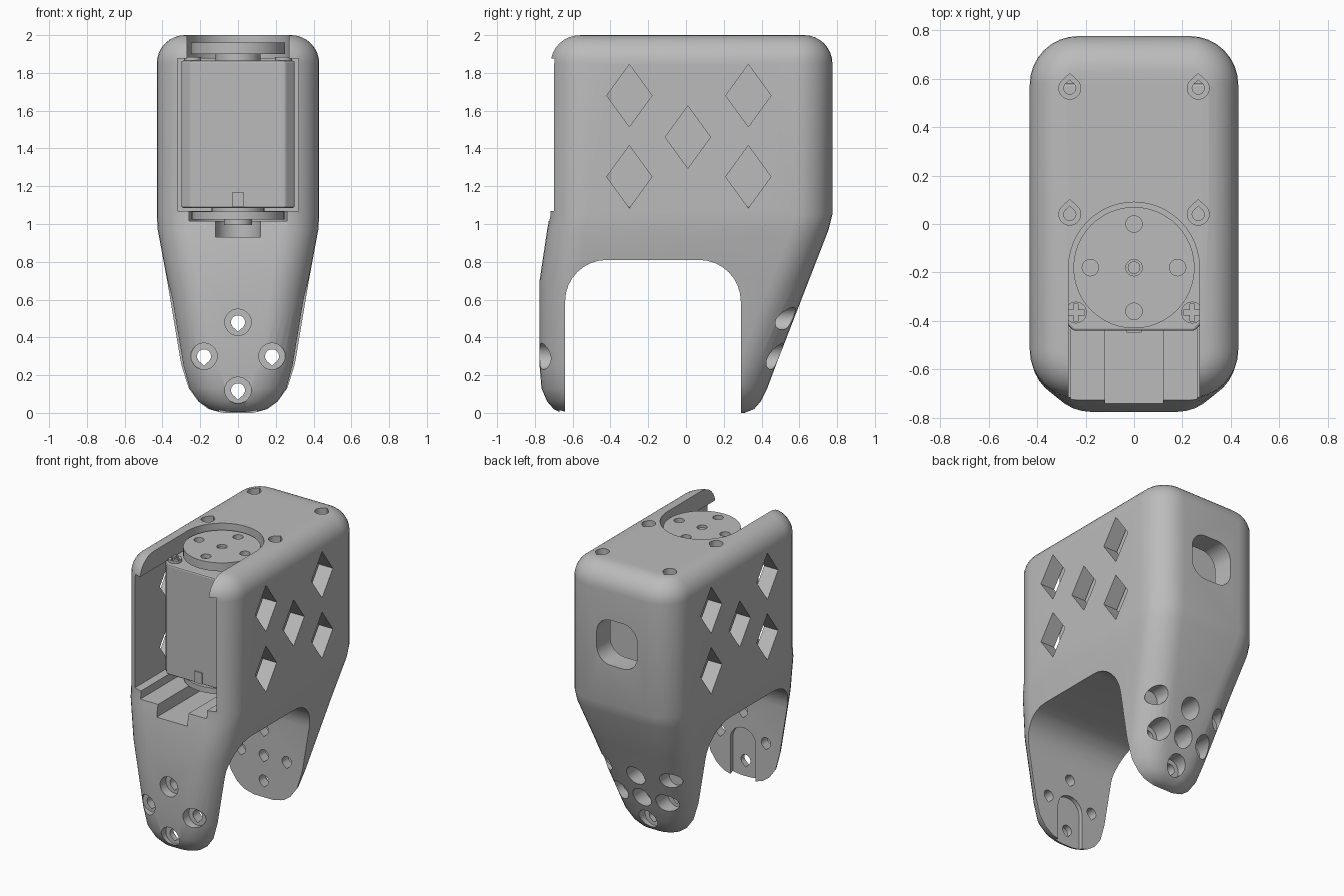
import bpy, bmesh, math
from math import sin, cos, pi

cube = bpy.data.objects.get("Cube")
if cube:
    bpy.data.objects.remove(cube, do_unlink=True)

grey = bpy.data.materials.new("plain grey")
grey.use_nodes = True
grey.diffuse_color = (0.5, 0.5, 0.5, 1)
grey.node_tree.nodes["Principled BSDF"].inputs["Base Color"].default_value = (0.5, 0.5, 0.5, 1)


def loft(name, rings):
    """Closed solid through rings of equal point count."""
    bm = bmesh.new()
    loops = [[bm.verts.new(p) for p in ring] for ring in rings]
    n = len(loops[0])
    for a, b in zip(loops, loops[1:]):
        for i in range(n):
            j = (i + 1) % n
            bm.faces.new((a[i], a[j], b[j], b[i]))
    bm.faces.new(loops[0])
    bm.faces.new(loops[-1])
    bmesh.ops.recalc_face_normals(bm, faces=bm.faces)
    mesh = bpy.data.meshes.new(name)
    bm.to_mesh(mesh)
    bm.free()
    mesh.materials.append(grey)
    obj = bpy.data.objects.new(name, mesh)
    bpy.context.collection.objects.link(obj)
    return obj


def prism(name, outline, axis, lo, hi):
    """Extrude a 2D outline along x, y or z."""
    place = {"x": lambda u, v, t: (t, u, v),
             "y": lambda u, v, t: (u, t, v),
             "z": lambda u, v, t: (u, v, t)}[axis]
    return loft(name, [[place(u, v, t) for u, v in outline] for t in (lo, hi)])


def rect(u0, v0, u1, v1):
    return [(u0, v0), (u1, v0), (u1, v1), (u0, v1)]


def arc(u, v, r, start, end, steps=8):
    angles = [start + (end - start) * i / steps for i in range(steps + 1)]
    return [(u + r * cos(a), v + r * sin(a)) for a in angles]


def circle(u, v, r, steps=32):
    return arc(u, v, r, 0, 2 * pi, steps)[:-1]


def rounded(u0, v0, u1, v1, r, steps=8):
    corners = [(u1 - r, v1 - r), (u0 + r, v1 - r), (u0 + r, v0 + r), (u1 - r, v0 + r)]
    return [p for k, (u, v) in enumerate(corners)
            for p in arc(u, v, r, k * pi / 2, (k + 1) * pi / 2, steps)]


def teardrop(u, v, r, side):
    """Circle with a point on the upper (+1) or lower (-1) side."""
    a = pi / 4
    pts = arc(u, v, r, pi - a, 2 * pi + a, 20) + [(u, v + r * 1.35)]
    return [(p, v + side * (q - v)) for p, q in pts]


def cut(target, outline, axis, lo, hi):
    tool = prism("cutter", outline, axis, lo, hi)
    tool.hide_render = True
    mod = target.modifiers.new("cut", "BOOLEAN")
    mod.operation, mod.solver, mod.object = "DIFFERENCE", "EXACT", tool
    bpy.context.view_layer.objects.active = target
    bpy.ops.object.modifier_apply(modifier=mod.name)
    bpy.data.objects.remove(tool, do_unlink=True)


def smooth(obj, degrees=30):
    bpy.ops.object.select_all(action="DESELECT")
    obj.select_set(True)
    bpy.context.view_layer.objects.active = obj
    bpy.ops.object.shade_smooth_by_angle(angle=math.radians(degrees))


# Outer shell: height, half width, front y, back y, corner radius
levels = [(0, .11, -.66, .31, .09), (.02, .17, -.70, .36, .13), (.06, .22, -.735, .395, .16),
          (.13, .265, -.765, .43, .18), (.25, .30, -.775, .475, .2), (.7, .375, -.775, .65, .2),
          (.97, .425, -.735, .755, .2), (1.05, .43, -.72, .775, .2), (1.85, .43, -.72, .775, .2)]
for i in range(1, 9):
    a = i * pi / 16
    d = .15 * (1 - cos(a))
    levels.append((1.85 + .15 * sin(a), .43 - d, -.72 + d, .775 - d, .2 - d))
shell = loft("bracket_shell", [[(x, y, z) for x, y in rounded(-w, f, w, b, r)]
                               for z, w, f, b, r in levels])

# Arch between the two legs
arch = ([(-.64, -.1)] + arc(-.42, .59, .22, pi, pi / 2)
        + arc(.07, .59, .22, pi / 2, 0) + [(.29, -.1)])
cut(shell, arch, "x", -1, 1)

# Motor bay with stepped floor, and keyhole slot in the roof
cut(shell, rect(-.32, -.9, .32, .62), "z", 1.07, 1.875)
cut(shell, [(-.26, -.9), (.26, -.9)] + arc(0, -.18, .26, 0, pi, 20), "z", 1.015, 1.2)
cut(shell, [(-.12, -.9), (.12, -.9)] + arc(0, -.18, .12, 0, pi, 12), "z", .93, 1.2)
cut(shell, [(-.27, -.9), (.27, -.9)] + arc(0, -.18, .27, 0, pi, 24), "z", 1.8, 2.1)

# Diamond vents through both sides, and rear cable window
for y, z in [(-.3, 1.68), (.33, 1.68), (.01, 1.46), (-.3, 1.25), (.33, 1.25)]:
    cut(shell, [(y - .12, z), (y, z - .165), (y + .12, z), (y, z + .165)], "x", -.6, .6)
cut(shell, rounded(-.16, 1.33, .16, 1.65, .11), "y", .5, .9)

# Roof screw holes
for x in (-.265, .265):
    for y in (.04, .56):
        cut(shell, teardrop(x, y, .045, 1), "z", 1.95, 2.1)
        cut(shell, teardrop(x, y, .025, 1), "z", 1.85, 2.1)

# Leg screw holes with counterbores, the back leg also has a middle hole
ring = [(0, .48), (-.18, .30), (.18, .30), (0, .12)]
for x, z in ring:
    cut(shell, circle(x, z, .07, 24), "y", -.9, -.71)
    cut(shell, teardrop(x, z, .037, -1), "y", -.9, .9)
for x, z in ring + [(0, .30)]:
    cut(shell, circle(x, z, .07, 24), "y", .36, .9)
cut(shell, teardrop(0, .30, .037, -1), "y", .2, .9)
for x in (-.25, .25):
    cut(shell, circle(x, .5, .06, 24), "y", .46, .9)

# Shallow slot on the inner face of the front leg
cut(shell, [(-.1, -.1), (.1, -.1)] + arc(0, .26, .1, 0, pi, 12), "y", -.67, -.6)
smooth(shell)

# Motor
motor = prism("motor_case", [(-.25, -.44), (.25, -.44), (.30, -.39), (.30, .58),
                             (-.30, .58), (-.30, -.39)], "z", 1.085, 1.865)
bevel = motor.modifiers.new("soft edges", "BEVEL")
bevel.width, bevel.segments = .01, 2
prism("motor_key", rect(-.03, 1.09, .03, 1.17), "y", -.448, -.43)

# Output horns above and below the motor
smooth(prism("top_hub", circle(0, -.18, .12), "z", 1.85, 1.91))
horn = prism("top_horn", circle(0, -.18, .25, 48), "z", 1.9, 1.96)
for x, y in [(0, 0), (.18, 0), (-.18, 0), (0, .18), (0, -.18)]:
    cut(horn, circle(x, y - .18, .034, 20), "z", 1.93, 2)
smooth(horn)
smooth(prism("horn_screw", circle(0, -.18, .026, 20), "z", 1.92, 1.945))
smooth(prism("bottom_hub", circle(0, -.18, .14), "z", 1.06, 1.1))
smooth(prism("bottom_horn", circle(0, -.18, .245, 48), "z", 1.025, 1.065))
smooth(prism("bottom_cap", circle(0, -.18, .075), "z", .995, 1.03))

# Cross-head case screws
for x, side in ((-.24, "right"), (.24, "left")):
    screw = prism(side + "_case_screw", circle(x, -.365, .045, 24), "z", 1.86, 1.885)
    for u, v in ((.035, .01), (.01, .035)):
        cut(screw, rect(x - u, -.365 - v, x + u, -.365 + v), "z", 1.872, 1.9)
    smooth(screw)
